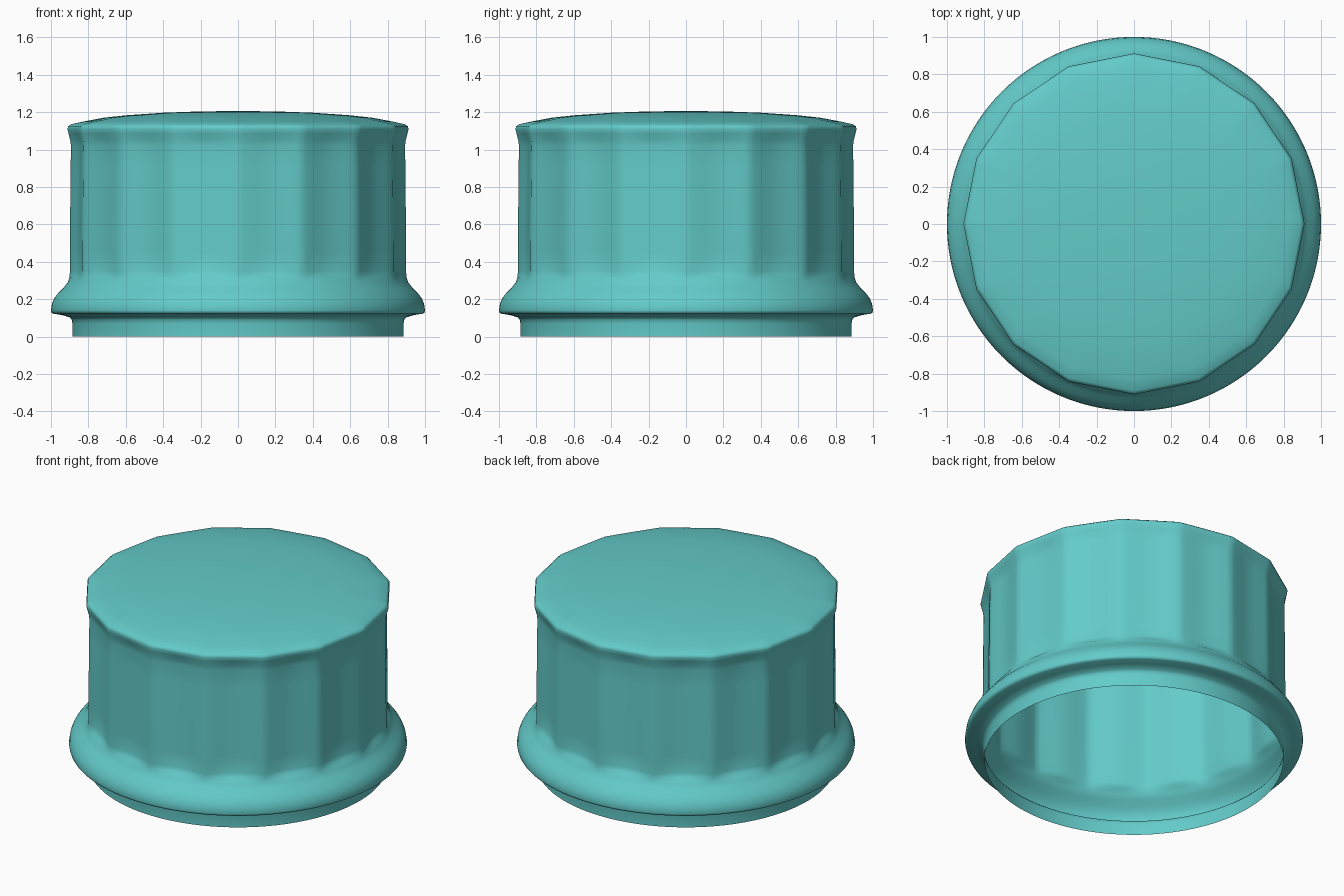
import bpy, bmesh, math

if "Cube" in bpy.data.objects:
    bpy.data.objects.remove(bpy.data.objects["Cube"])

SEG = 192      # steps around the cap
SIDES = 16     # grip ridges

# Profile from the bottom rim to the crown: (ridge radius, height, facet amount, groove depth)
PROFILE = [
    (.885, 0, 0, 0), (.885, .07, 0, 0), (.889, .09, 0, 0), (.90, .103, 0, 0),
    (.94, .115, 0, 0), (.985, .122, 0, 0), (.997, .128, 0, 0), (1.0, .14, 0, 0),
    (.995, .175, 0, 0), (.982, .205, 0, 0), (.96, .235, 0, 0), (.93, .265, 0, 0),
    (.91, .29, 0, 0), (.903, .31, .2, 0), (.90, .325, .7, .005), (.899, .35, 1, .009),
    (.899, .45, 1, .01), (.897, .68, 1, .01), (.895, .9, 1, .01), (.893, 1.02, 1, .01),
    (.897, 1.05, 1, .008), (.906, 1.085, 1, .003), (.912, 1.11, 1, 0), (.908, 1.125, 1, 0),
    (.893, 1.135, .9, 0), (.83, 1.149, .6, 0), (.72, 1.17, .2, 0), (.6, 1.183, 0, 0),
    (.4, 1.197, 0, 0), (.2, 1.204, 0, 0),
]


def radius(r, facet, groove, a):
    """Round, blended to a 16-sided outline with slightly hollow sides."""
    step = 2 * math.pi / SIDES
    d = a % step - step / 2
    flat = math.cos(step / 2) / math.cos(d)
    hollow = groove * math.cos(math.pi * d / step) ** 2
    return r * (1 + facet * (flat - 1)) - hollow


# Cap shell: one thin skin, open at the bottom
bm = bmesh.new()
rings = []
for r, z, facet, groove in PROFILE:
    ring = []
    for i in range(SEG):
        a = 2 * math.pi * i / SEG
        q = radius(r, facet, groove, a)
        ring.append(bm.verts.new((q * math.cos(a), q * math.sin(a), z)))
    rings.append(ring)
for low, high in zip(rings, rings[1:]):
    for i in range(SEG):
        j = (i + 1) % SEG
        bm.faces.new((low[i], low[j], high[j], high[i]))
# Crown centre
tip = bm.verts.new((0, 0, 1.206))
for i in range(SEG):
    bm.faces.new((rings[-1][i], rings[-1][(i + 1) % SEG], tip))
mesh = bpy.data.meshes.new("bottle_cap")
bm.to_mesh(mesh)
bm.free()

cap = bpy.data.objects.new("bottle_cap", mesh)
bpy.context.collection.objects.link(cap)
teal = bpy.data.materials.new("teal plastic")
teal.diffuse_color = (.125, .6, .59, 1)
teal.use_nodes = True
teal.node_tree.nodes["Principled BSDF"].inputs["Base Color"].default_value = teal.diffuse_color
mesh.materials.append(teal)

bpy.context.view_layer.objects.active = cap
cap.select_set(True)
bpy.ops.object.shade_smooth_by_angle(angle=math.radians(50))
